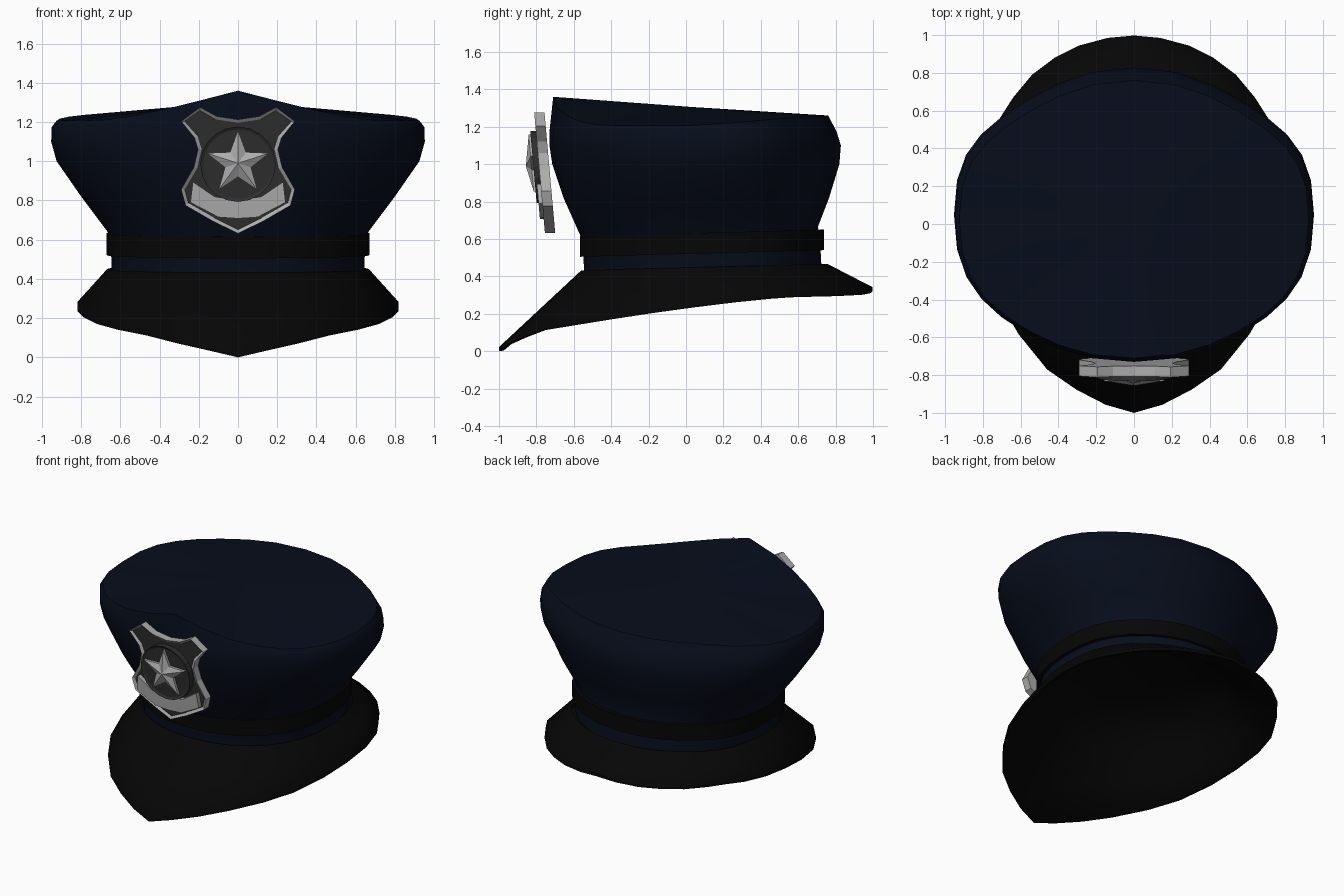
import bpy, bmesh
from math import sin, cos, pi, radians

if "Cube" in bpy.data.objects:
    bpy.data.objects.remove(bpy.data.objects["Cube"])

N = 16  # segments per half ring (32 sides)


def material(name, r, g, b):
    m = bpy.data.materials.new(name)
    m.diffuse_color = (r, g, b, 1)
    m.use_nodes = True
    m.node_tree.nodes["Principled BSDF"].inputs["Base Color"].default_value = m.diffuse_color
    return m


NAVY = material("navy_cloth", 0.002, 0.004, 0.011)
BLACK = material("black_leather", 0.0018, 0.0018, 0.0018)
SILVER = material("silver", 0.42, 0.42, 0.42)
DARK = material("dark_metal", 0.028, 0.028, 0.028)


def finish(bm, name, mats, angle=None):
    bmesh.ops.recalc_face_normals(bm, faces=bm.faces)
    me = bpy.data.meshes.new(name)
    bm.to_mesh(me)
    bm.free()
    for m in mats:
        me.materials.append(m)
    ob = bpy.data.objects.new(name, me)
    bpy.context.collection.objects.link(ob)
    if angle:
        bpy.ops.object.select_all(action='DESELECT')
        ob.select_set(True)
        bpy.context.view_layer.objects.active = ob
        bpy.ops.object.shade_smooth_by_angle(angle=radians(angle))
    return ob


def half_oval(a, front, back, z, tilt=0.027, kink=0.04):
    """Half ring from front to back; kink flattens the diagonals into a soft point."""
    b, c = (back - front) / 2, (back + front) / 2
    pts = []
    for i in range(N + 1):
        t = pi * i / N
        x = a * sin(t) ** 0.88 if 0 < i < N else 0
        cs = cos(t)
        k = kink * (0.6 if cs > 0 else 1)
        y = c - b * (1 if cs > 0 else -1) * abs(cs) ** 0.88 * (1 - k * sin(2 * t) ** 2)
        pts.append((x, y, z(t) if callable(z) else z + tilt * y))
    return pts


def full(half):
    return half + [(-x, y, z) for x, y, z in reversed(half[1:-1])]


def mix(h, k, f):
    return [tuple(p + (q - p) * f for p, q in zip(u, v)) for u, v in zip(h, k)]


def loft(name, halves, mat, angle, end=None, loop=False):
    bm = bmesh.new()
    rings = [[bm.verts.new(p) for p in full(h)] for h in halves]
    pairs = list(zip(rings, rings[1:])) + ([(rings[-1], rings[0])] if loop else [])
    n = 2 * N
    for r, s in pairs:
        for i in range(n):
            bm.faces.new((r[i], r[(i + 1) % n], s[(i + 1) % n], s[i]))
    if end:
        tip = bm.verts.new(end)
        for i in range(n):
            bm.faces.new((rings[-1][i], rings[-1][(i + 1) % n], tip))
    return finish(bm, name, [mat], angle)


# Crown with a peaked front rim and a gently domed top
def rim_z(t):
    return 1.207 + 0.153 * max(0, 1 - t / 0.95) ** 2 + 0.053 * max(0, -cos(t))


rim = half_oval(0.925, -0.71, 0.76, rim_z, kink=0.1)
dome = [(x * 0.5, 0.04 + (y - 0.04) * 0.5, (z + 1.305) / 2) for x, y, z in rim]
loft("crown", [
    half_oval(0.645, -0.545, 0.725, 0.42),
    half_oval(0.648, -0.55, 0.715, 0.60),
    half_oval(0.67, -0.57, 0.705, 0.645),
    half_oval(0.80, -0.655, 0.765, 0.82, 0, 0.06),
    half_oval(0.925, -0.715, 0.82, 1.0, 0, 0.1),
    half_oval(0.953, -0.73, 0.828, 1.1, 0, 0.1),
    half_oval(0.95, -0.73, 0.805, 1.175, 0, 0.1),
    rim, dome], NAVY, 40, end=(0, 0.04, 1.305))

# Band around the neck
loft("hat_band", [
    half_oval(0.64, -0.54, 0.70, 0.52), half_oval(0.672, -0.568, 0.738, 0.52),
    half_oval(0.672, -0.568, 0.738, 0.63), half_oval(0.64, -0.54, 0.70, 0.63)],
    BLACK, 40, loop=True)

# Brim: half outline from the pointed front to the back, hollow underneath
edge = [(0, -1, 0), (.15, -.957, .035), (.305, -.877, .07), (.46, -.77, .11),
        (.61, -.585, .14), (.72, -.4, .17), (.79, -.17, .205), (.818, .05, .235),
        (.818, .27, .262), (.775, .45, .28), (.71, .56, .288), (.64, .67, .291),
        (.54, .79, .294), (.42, .88, .298), (.29, .945, .302), (.14, .985, .31),
        (0, .998, .32)]
inner = half_oval(0.668, -0.56, 0.755, 0.447)
inside = half_oval(0.62, -0.52, 0.71, 0.42)
top_edge = [(x, y, z + 0.022) for x, y, z in edge]
lip = [(x * .975, y * .975, z + 0.003) for x, y, z in edge]
loft("brim", [inner, mix(inner, top_edge, 0.5), top_edge, edge, lip,
              mix(lip, inside, 0.5), inside,
              half_oval(0.52, -0.42, 0.61, 0.53), half_oval(0.3, -0.2, 0.38, 0.61)],
     BLACK, 60, end=(0, 0.09, 0.63))


# Badge parts: x,z outlines on a plane that leans forward at the top
def on_badge(x, z, d):
    return (x, -0.755 - d - (z - 0.64) * 0.089, z)


def mirrored(half):
    return half + [(-x, z) for x, z in reversed(half) if x > 0]


def plate(name, pts, d0, d1, mats, border=0, depth=0):
    bm = bmesh.new()
    back = [bm.verts.new(on_badge(x, z, d0)) for x, z in pts]
    front = [bm.verts.new(on_badge(x, z, d1)) for x, z in pts]
    n = len(pts)
    bm.faces.new(back)
    face = bm.faces.new(front)
    for i in range(n):
        bm.faces.new((back[i], back[(i + 1) % n], front[(i + 1) % n], front[i]))
    bmesh.ops.recalc_face_normals(bm, faces=bm.faces)
    if border:
        bmesh.ops.inset_region(bm, faces=[face], thickness=border, depth=-depth)
        face.material_index = 1
    return finish(bm, name, mats)


plate("badge_shield", mirrored([
    (0, .632), (.13, .695), (.268, .775), (.29, .857), (.225, .97), (.204, 1.06),
    (.222, 1.12), (.29, 1.204), (.194, 1.276), (.11, 1.23), (0, 1.213)]),
    -0.055, 0, [SILVER, DARK], 0.018, 0.012)

plate("badge_disc", [(0.192 * sin(2 * pi * i / 20), 0.985 + 0.192 * cos(2 * pi * i / 20))
                     for i in range(20)], -0.03, 0.03, [DARK, DARK], 0.015, 0.008)

# Ribbon: one symmetrical outline, lower edge then upper edge
low = [(-.243, .79), (-.1, .715), (0, .708), (.1, .715), (.243, .79)]
high = [(.23, .895), (.12, .82), (0, .8), (-.12, .82), (-.23, .895)]
plate("badge_ribbon", low + high, -0.03, 0.02, [SILVER])

# Faceted five-pointed star
bm = bmesh.new()
tip = bm.verts.new(on_badge(0, 0.99, 0.07))
star, base = [], []
for i in range(10):
    r = 0.07 if i % 2 else 0.168
    x, z = r * sin(pi * i / 5), 0.99 + r * cos(pi * i / 5)
    star.append(bm.verts.new(on_badge(x, z, 0.04)))
    base.append(bm.verts.new(on_badge(x, z, 0.015)))
for i in range(10):
    j = (i + 1) % 10
    bm.faces.new((star[i], star[j], tip))
    bm.faces.new((base[i], base[j], star[j], star[i]))
bm.faces.new(base)
finish(bm, "badge_star", [SILVER])
